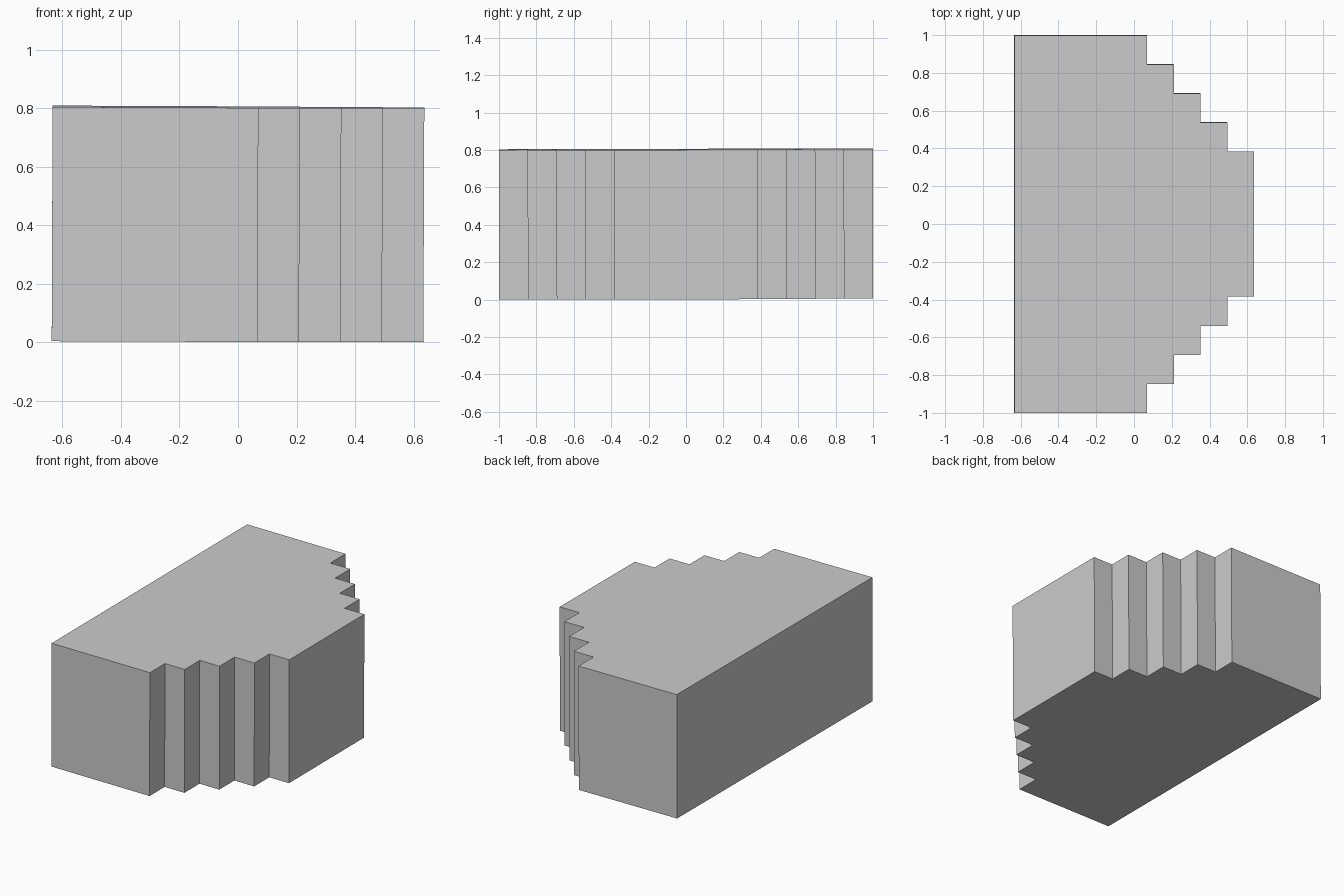
import bpy, bmesh
from mathutils import Matrix, Vector

if "Cube" in bpy.data.objects:
    bpy.data.objects.remove(bpy.data.objects["Cube"])

HEIGHT = 0.80
BACK_X = -0.637
X0, Y0 = 0.066, 1.0          # first stepped corner
DX, DY, STEPS = 0.1417, 0.154, 4

# Stepped half outline (y > 0), walking from the back corner to the nose
half = [(BACK_X, Y0), (X0, Y0)]
for i in range(STEPS):
    x, y = X0 + i * DX, Y0 - (i + 1) * DY
    half += [(x, y), (x + DX, y)]
outline = half + [(x, -y) for x, y in reversed(half)]

# Extruded block
bm = bmesh.new()
base = bm.faces.new([bm.verts.new((x, y, 0)) for x, y in outline])
top = bmesh.ops.extrude_face_region(bm, geom=[base])
bmesh.ops.translate(bm, vec=(0, 0, HEIGHT),
                    verts=[v for v in top["geom"] if isinstance(v, bmesh.types.BMVert)])
bmesh.ops.recalc_face_normals(bm, faces=bm.faces)

# The block leans very slightly, then rests on the ground
bm.transform(Matrix.Rotation(0.0025, 4, 'X') @ Matrix.Rotation(0.004, 4, 'Y'))


def centre(axis):
    values = [v.co[axis] for v in bm.verts]
    return (min(values) + max(values)) / 2


lowest = min(v.co.z for v in bm.verts)
bmesh.ops.translate(bm, vec=Vector((-centre(0), -centre(1), -lowest)), verts=bm.verts)

mesh = bpy.data.meshes.new("stepped_block")
bm.to_mesh(mesh)
bm.free()
bpy.context.collection.objects.link(bpy.data.objects.new("stepped_block", mesh))
